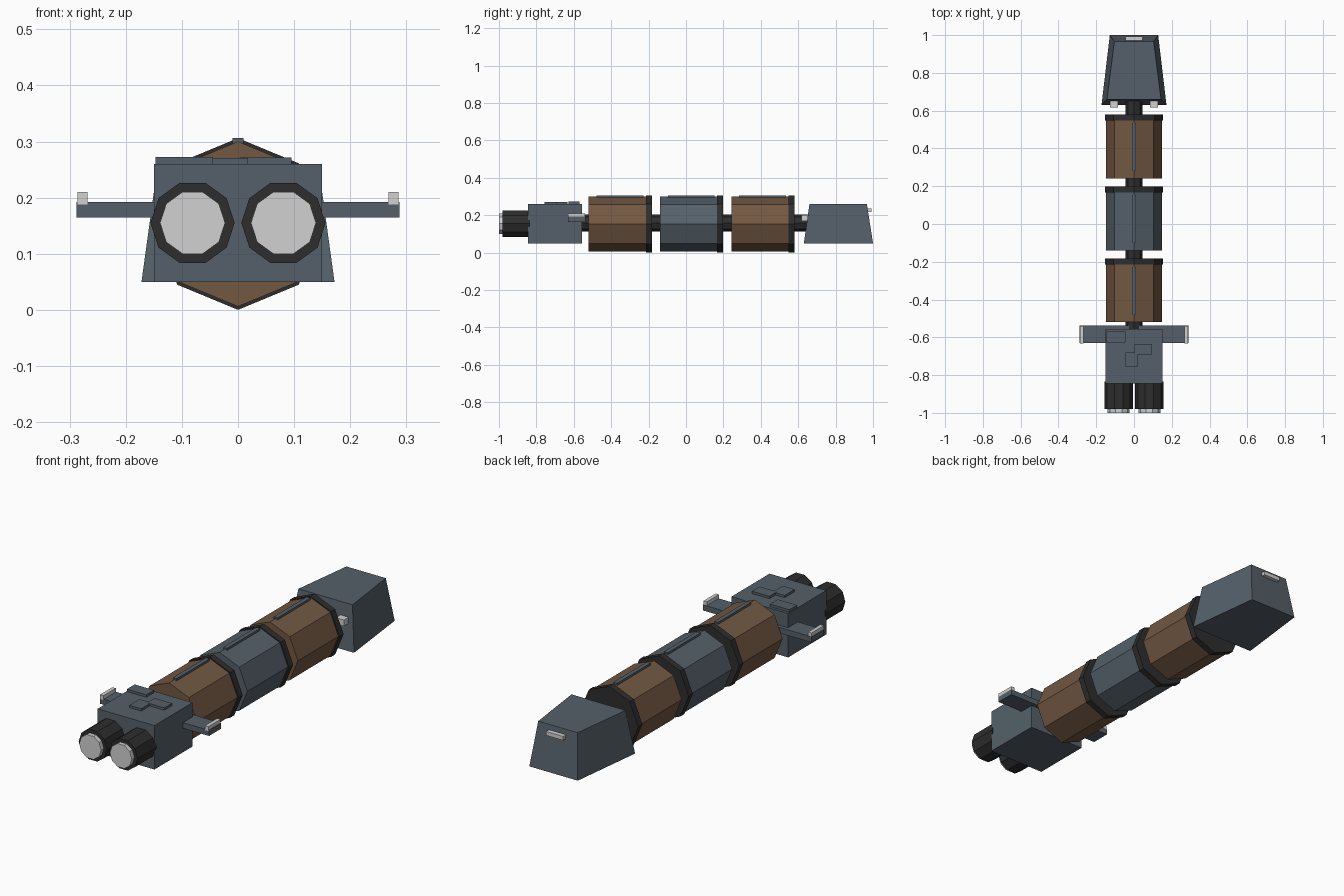
import bpy, bmesh, math

if "Cube" in bpy.data.objects:
    bpy.data.objects.remove(bpy.data.objects["Cube"])

def material(name, rgb):
    m = bpy.data.materials.new(name)
    m.diffuse_color = (*rgb, 1)
    m.use_nodes = True
    m.node_tree.nodes["Principled BSDF"].inputs["Base Color"].default_value = m.diffuse_color
    return m

SLATE = material("slate_blue", (0.09, 0.118, 0.143))
BROWN = material("brown", (0.17, 0.098, 0.055))
DARK = material("charcoal", (0.027, 0.027, 0.027))
LIGHT = material("pale_grey", (0.64, 0.64, 0.64))
ZC = 0.153  # height of the central axis

def loft(name, ring_a, ring_b, mat):
    """Closed solid between two matching rings of points."""
    bm = bmesh.new()
    a = [bm.verts.new(p) for p in ring_a]
    b = [bm.verts.new(p) for p in ring_b]
    n = len(a)
    bm.faces.new(a)
    bm.faces.new(b)
    for i in range(n):
        j = (i + 1) % n
        bm.faces.new((a[i], a[j], b[j], b[i]))
    bmesh.ops.recalc_face_normals(bm, faces=bm.faces)
    me = bpy.data.meshes.new(name)
    bm.to_mesh(me)
    bm.free()
    me.materials.append(mat)
    ob = bpy.data.objects.new(name, me)
    bpy.context.collection.objects.link(ob)
    return ob

def rect(x0, x1, y0, y1, z):
    return [(x0, y0, z), (x1, y0, z), (x1, y1, z), (x0, y1, z)]

def box(name, x0, x1, y0, y1, z0, z1, mat):
    return loft(name, rect(x0, x1, y0, y1, z0), rect(x0, x1, y0, y1, z1), mat)

def prism(name, x, z, r, sides, y0, y1, mat):
    def ring(y):
        return [(x + r * math.cos(math.tau * i / sides), y,
                 z + r * math.sin(math.tau * i / sides)) for i in range(sides)]
    return loft(name, ring(y0), ring(y1), mat)

# Central spine joining all sections
prism("spine", 0, 0.158, 0.045, 8, -0.60, 0.68, DARK)

# Three octagonal cargo modules with collars and top ridges
for i, mat in enumerate((BROWN, SLATE, BROWN)):
    y = -0.52 + 0.381 * i
    prism(f"module_{i + 1}", 0, ZC, 0.147, 8, y, y + 0.32, mat)
    prism(f"module_collar_{i + 1}", 0, ZC, 0.153, 8, y + 0.306, y + 0.337, DARK)
    box(f"module_ridge_{i + 1}", -0.01, 0.01, y + 0.042, y + 0.292, 0.285, 0.306, SLATE)

# Engine block with raised roof panels
box("engine_block", -0.15, 0.15, -0.845, -0.557, 0.05, 0.26, SLATE)
for i, (x0, x1, y0, y1) in enumerate(((-0.147, -0.045, -0.628, -0.57),
                                      (0.003, 0.095, -0.692, -0.634),
                                      (-0.045, 0.018, -0.756, -0.68))):
    # heights differ a hair so overlapping panels do not share a plane
    box(f"roof_panel_{i + 1}", x0, x1, y0, y1, 0.255, 0.272 - 0.0005 * i, SLATE)

# Cross wing
box("wing", -0.288, 0.288, -0.63, -0.538, 0.165, 0.192, SLATE)

# Left and right pairs: engines, wing lights, nose lamps
for side, s in (("left", -1), ("right", 1)):
    prism(f"engine_{side}", s * 0.081, 0.155, 0.075, 10, -0.98, -0.835, DARK)
    prism(f"engine_glow_{side}", s * 0.081, 0.155, 0.058, 10, -1.0, -0.96, LIGHT)
    x0, x1 = sorted((s * 0.268, s * 0.286))
    box(f"wing_light_{side}", x0, x1, -0.632, -0.54, 0.188, 0.21, LIGHT)
    x0, x1 = sorted((s * 0.085, s * 0.128))
    box(f"cabin_lamp_{side}", x0, x1, 0.617, 0.66, 0.17, 0.2, LIGHT)

# Tapered command cabin: narrower at the far end and at the top
def cabin_ring(xa, ya, xb, yb, z):
    return [(-xa, ya, z), (xa, ya, z), (xb, yb, z), (-xb, yb, z)]
loft("cabin", cabin_ring(0.172, 0.63, 0.128, 1.0, 0.05),
     cabin_ring(0.143, 0.66, 0.104, 0.967, 0.26), SLATE)

# Light bar on the far face of the cabin
box("cabin_light_bar", -0.045, 0.045, 0.95, 0.992, 0.217, 0.236, LIGHT)
